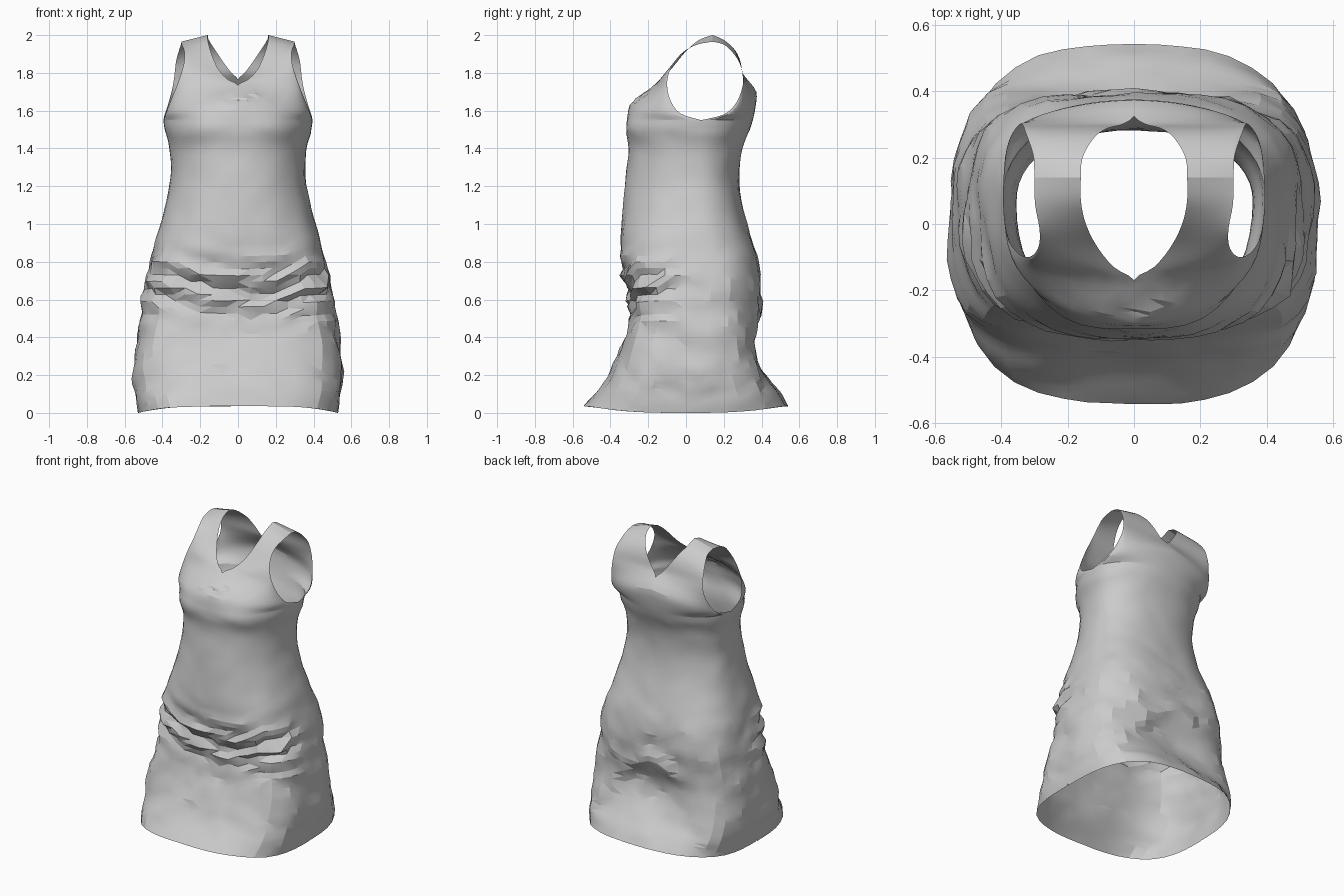
import bpy, bmesh, math
from mathutils import Vector, noise

if "Cube" in bpy.data.objects:
    bpy.data.objects.remove(bpy.data.objects["Cube"])

# Body stations: height, half width, front y, back y, squareness
BODY = [
    (0.00, .530, -.540, .540, 3.0), (0.10, .545, -.470, .490, 3.2),
    (0.22, .550, -.395, .425, 3.4), (0.38, .530, -.325, .372, 3.5),
    (0.52, .510, -.300, .385, 3.4), (0.66, .490, -.305, .393, 3.2),
    (0.80, .465, -.340, .384, 2.9), (0.93, .430, -.345, .345, 2.6),
    (1.08, .390, -.335, .303, 2.35), (1.25, .357, -.318, .280, 2.25),
    (1.40, .362, -.305, .300, 2.2), (1.50, .388, -.315, .338, 2.15),
    (1.55, .395, -.312, .354, 2.1)]

# Upper rows: neckline point, then armhole point
FRONT = [
    (0, -.312, 1.55, .395, .08, 1.55), (0, -.298, 1.63, .383, -.03, 1.585),
    (0, -.255, 1.67, .357, -.08, 1.65), (0, -.170, 1.735, .325, -.10, 1.73),
    (.06, -.13, 1.77, .300, -.09, 1.80), (.11, -.07, 1.83, .285, -.06, 1.86),
    (.145, 0, 1.915, .285, -.01, 1.915), (.16, .07, 1.975, .298, .06, 1.95),
    (.16, .14, 2.0, .300, .14, 1.965)]
BACK = [
    (0, .354, 1.55, .395, .08, 1.55), (0, .368, 1.62, .388, .20, 1.58),
    (0, .372, 1.70, .368, .265, 1.64), (0, .325, 1.765, .345, .30, 1.73),
    (.035, .30, 1.80, .335, .298, 1.80), (.08, .288, 1.86, .328, .28, 1.86),
    (.12, .26, 1.92, .315, .245, 1.91), (.155, .20, 1.975, .302, .20, 1.95),
    (.16, .14, 2.0, .300, .14, 1.965)]
COLS = 12


def spline(rows, sub):
    """Smooth interpolation through a list of number rows."""
    out = []
    for i in range(len(rows) - 1):
        a, b, c, d = (rows[max(0, min(len(rows) - 1, i + k))] for k in (-1, 0, 1, 2))
        for j in range(sub):
            t = j / sub
            out.append([.5 * (2 * q + (r - p) * t + (2 * p - 5 * q + 4 * r - s) * t * t
                              + (3 * q - p - 3 * r + s) * t ** 3)
                        for p, q, r, s in zip(a, b, c, d)])
    return out + [list(rows[-1])]


def gauss(v, centre, width):
    return math.exp(-((v - centre) / width) ** 2)


def drape(p):
    """Push a point in or out for bust, gathered folds and creases."""
    out = Vector((p.x, p.y * 1.2, 0)).normalized()
    front = max(0, min(1, -out.y * 1.6 + .35))
    n = noise.noise(p * 5)
    # sagging gathers across the front, with broken small creases between
    ridge = p.z - .3 * p.x ** 2 + .03 * math.sin(7 * p.x + 1)
    d = .021 * front * gauss(p.z, .66, .15) * math.sin(ridge * 54 + 3 * n)
    d += .02 * front * gauss(p.z, .64, .15) * noise.noise(Vector((p.x * 9, p.y * 9, p.z * 22)))
    d += .018 * front * gauss(p.z, 1.51, .08) * gauss(abs(p.x), .19, .11)
    # bunched cloth below the neckline
    d += .03 * front * gauss(p.z, 1.68, .05) * gauss(p.x, 0, .18) * noise.noise(p * 19)
    skirt = max(0, min(1, (1.0 - p.z) * 3)) * min(1, p.z * 8)
    diag = Vector((p.x * 5, p.y * 5, p.z * 8 + abs(p.x) * 5))
    d += .018 * skirt * noise.noise(diag) + .010 * skirt * noise.noise(p * 13)
    # hollow under the seat, arched between the hem corners
    if p.y > 0:
        arch = .5 - 1.4 * p.x ** 2
        d -= .04 * gauss(p.z, arch - .17, .13) * gauss(p.x, 0, .33)
        d += .012 * gauss(p.z, arch + .08, .07) * gauss(p.x, 0, .35)
    if p.z < 1.5:
        d += .005 * noise.noise(p * 9) * min(1, p.z * 8)
    q = p + out * d
    q.z += .012 * skirt * n
    return q


def panel(bm, rows, side, zpow):
    """Loft one quarter of the dress from neckline/centre to side/armhole."""
    grid = []
    for ix, iy, iz, ox, oy, oz, n in rows:
        ix = max(0, ix)
        line = []
        for c in range(COLS + 1):
            a = math.pi / 2 * c / COLS
            s, k = math.sin(a), max(0, math.cos(a))
            r = (s ** n + k ** n) ** (-1 / n)
            s, k = s * r, k * r
            p = Vector((side * (ix + (ox - ix) * s), oy + (iy - oy) * k,
                        iz + (oz - iz) * s ** zpow))
            line.append(bm.verts.new(drape(p)))
        grid.append(line)
    for lo, hi in zip(grid, grid[1:]):
        for c in range(COLS):
            bm.faces.new([lo[c], lo[c + 1], hi[c + 1], hi[c]])


bm = bmesh.new()
body = spline(BODY, 4)
for upper, yi in ((FRONT, 2), (BACK, 3)):
    lower_rows = []
    for st in body:
        z, rx, n = st[0], st[1], st[4]
        hem = .035 * max(0, 1 - z / .15)         # hem lifts at centre front and back
        lower_rows.append((0, st[yi], z + hem, rx, .08 * min(1, z / 1.55), z, n))
    upper_rows = [r + [max(1.75, 2.1 - .05 * i)] for i, r in enumerate(spline(upper, 3))]
    for side in (1, -1):
        panel(bm, lower_rows, side, 4)
        panel(bm, upper_rows, side, 1)
bmesh.ops.remove_doubles(bm, verts=bm.verts, dist=.0008)
bmesh.ops.triangulate(bm, faces=bm.faces)
bmesh.ops.recalc_face_normals(bm, faces=bm.faces)

# The dress: one open cloth shell
mesh = bpy.data.meshes.new("dress")
bm.to_mesh(mesh)
bm.free()
dress = bpy.data.objects.new("dress", mesh)
bpy.context.collection.objects.link(dress)
bpy.context.view_layer.objects.active = dress
dress.select_set(True)
bpy.ops.object.shade_smooth_by_angle(angle=math.radians(16))
